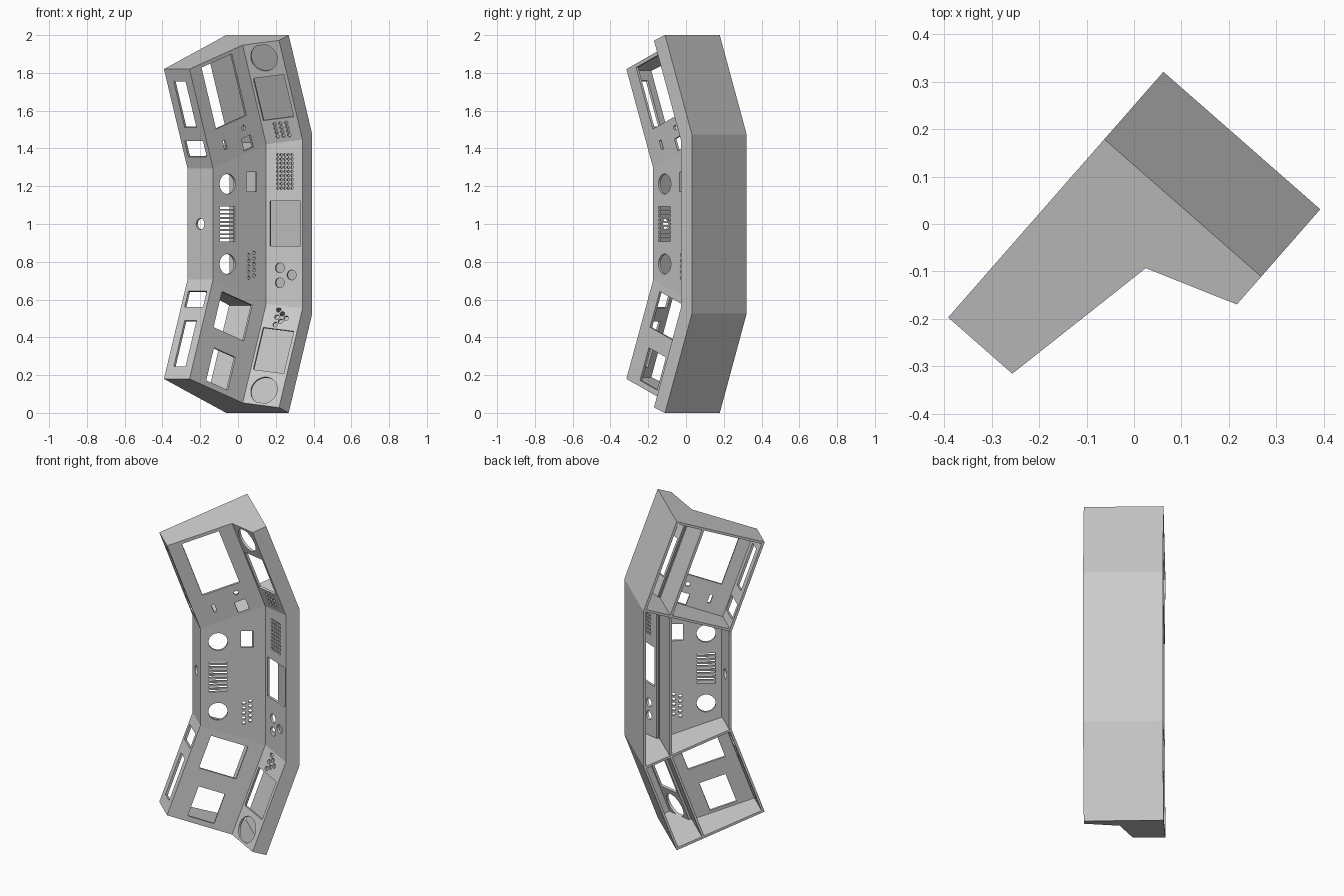
import bpy, bmesh, math
from mathutils import Vector

cube = bpy.data.objects.get("Cube")
if cube:
    bpy.data.objects.remove(cube)

grey = bpy.data.materials.new("panel_grey")
grey.use_nodes = True
colour = (0.6, 0.6, 0.6, 1)
grey.diffuse_color = colour
grey.node_tree.nodes["Principled BSDF"].inputs["Base Color"].default_value = colour

# Cross-section as (forward, up), and the frame that places it
BACK_LOW, BACK_TOP, HOOD, KNEE, LIP_TOP, LIP_LOW = PROFILE = [
    (0, 0), (0, .44), (.078, .44), (.147, .245), (.5, .18), (.5, 0)]
ORIGIN = Vector((.062, .321, 0))
FORWARD = Vector((-.659, -.752, 0))
UP = Vector((.752, -.659, 0))
JOINT, REACH, SLOPE = 1.475, .525, .36      # wing start, wing rise, 20 degree lean
THICK = .014


def place(f, u, z):
    return ORIGIN + FORWARD * f + UP * u + Vector((0, 0, z))


def plate(name, loops, outward):
    """Flat plate with holes: the first loop is the outline."""
    bm = bmesh.new()
    for loop in loops:
        vs = [bm.verts.new(p) for p in loop]
        for a, b in zip(vs, vs[1:] + vs[:1]):
            bm.edges.new((a, b))
    bmesh.ops.triangle_fill(bm, use_beauty=True, edges=bm.edges[:], normal=outward)
    for face in bm.faces:
        face.normal_update()
        if face.normal.dot(outward) < 0:
            face.normal_flip()
    mesh = bpy.data.meshes.new(name)
    bm.to_mesh(mesh)
    bm.free()
    mesh.materials.append(grey)
    obj = bpy.data.objects.new(name, mesh)
    bpy.context.collection.objects.link(obj)
    mod = obj.modifiers.new("thickness", 'SOLIDIFY')
    mod.thickness = THICK
    mod.offset = -1
    return obj


def rect(s0, s1, t0, t1):
    return lambda wide, tall: [(s0, t0), (s1, t0), (s1, t1), (s0, t1)]


def circle(s, t, r, sides=32):
    def points(wide, tall):
        turns = [2 * math.pi * i / sides for i in range(sides)]
        return [(s + r * math.cos(a) / wide, t + r * math.sin(a) / tall) for a in turns]
    return points


def grid(cols, rows, s0, s1, t0, t1, r, stagger=0):
    return [circle(s0 + (s1 - s0) * i / (cols - 1),
                   t0 + (t1 - t0) * j / (rows - 1) + stagger * i, r, 12)
            for i in range(cols) for j in range(rows)]


def panel(name, start, end, side, holes=()):
    """Panel between two profile points; side 0 is the middle, +1 and -1 the wings."""
    (f0, u0), (f1, u1) = start, end
    if side:
        origin = place(f0, u0, JOINT - SLOPE * f0)
        across = place(f1, u1, JOINT - SLOPE * f1) - origin
        along = FORWARD * SLOPE * REACH + Vector((0, 0, REACH))
        outline = [(0, 0), (1, 0), (1, 1), (0, 1)]
    else:
        origin = place(f0, u0, 0)
        across = place(f1, u1, 0) - origin
        along = Vector((0, 0, 1))
        z0, z1 = JOINT - SLOPE * f0, JOINT - SLOPE * f1
        outline = [(0, 2 - z0), (1, 2 - z1), (1, z1), (0, z0)]
    loops = [outline] + [h(across.length, along.length) for h in holes]
    loops = [[origin + across * s + along * t for s, t in loop] for loop in loops]
    inside = place(.07, .2, JOINT - SLOPE * .07)
    normal = across.cross(along).normalized()
    if normal.dot(origin - inside) < 0:
        normal.negate()
    if side < 0:
        for loop in loops:
            for p in loop:
                p.z = 2 - p.z
        normal.z = -normal.z
    plate(name, loops, normal)


# Openings in each panel
lip_wing = [rect(.27, .73, .41, .877), rect(.14, .86, .114, .277)]
lip_middle = [circle(.5, 1, .029)]
desk_middle = [circle(.272, 1 + k * .212, .053) for k in (-1, 1)]
desk_middle += [rect(.13, .41, z - .006, z + .006)
                for z in (1 + .0215 * i for i in range(-4, 5))]
desk_middle += [rect(.625, .82, 1.173, 1.274)]
desk_middle += grid(2, 5, .67, .77, .715, .835, .01, .012)
desk_upper = [rect(.21, .78, .345, .965), rect(.275, .32, .12, .21),
              circle(.68, .245, .013), rect(.6, .77, .03, .15)]
desk_lower = [rect(.2, .77, .07, .43), rect(.29, .695, .615, .945)]
screen_wing = [circle(.49, .85, .074, 48), rect(.07, .91, .235, .66)]
screen_upper = screen_wing + grid(3, 4, .35, .67, .06, .185, .0095)
screen_lower = screen_wing + [circle(.37 + .125 * i, .042 + .075 * j + .0375 * i, .013, 16)
                              for i in range(3) for j in range(3 - i)]
screen_middle = grid(5, 9, .32, .71, 1.19, 1.366, .0075)
screen_middle += [rect(.1, .95, .884, 1.123)]
screen_middle += [circle(s, z, .026) for s, z in ((.375, .768), (.7, .73), (.375, .689))]

sections = {
    "middle": (0, lip_middle, desk_middle, screen_middle),
    "upper": (1, lip_wing, desk_upper, screen_upper),
    "lower": (-1, lip_wing, desk_lower, screen_lower)}

for label, (side, lip, desk, screen) in sections.items():
    panel(label + "_back_wall", BACK_LOW, BACK_TOP, side)
    panel(label + "_hood", BACK_TOP, HOOD, side)
    panel(label + "_screen_panel", KNEE, HOOD, side, screen)
    panel(label + "_desk", LIP_TOP, KNEE, side, desk)
    panel(label + "_front_lip", LIP_LOW, LIP_TOP, side, lip)
    # inner wall below the knee
    panel(label + "_inner_wall", (KNEE[0] + THICK, KNEE[1] - .004),
          (KNEE[0] + THICK, 0), side)

# Bulkheads at the joints and caps at the ends
for label, k in (("upper", 1), ("lower", -1)):
    for part, shift, base, facing in (("bulkhead", 0, JOINT, -1),
                                      ("end_cap", SLOPE * REACH, JOINT + REACH, 1)):
        loop = [place(f + shift, u, base - SLOPE * f) for f, u in PROFILE]
        outward = (FORWARD * SLOPE + Vector((0, 0, 1))).normalized() * facing
        for p in loop + [outward]:
            p.z = 1 + k * (p.z - 1) if p is not outward else k * p.z
        plate(label + "_" + part, [loop], outward)
